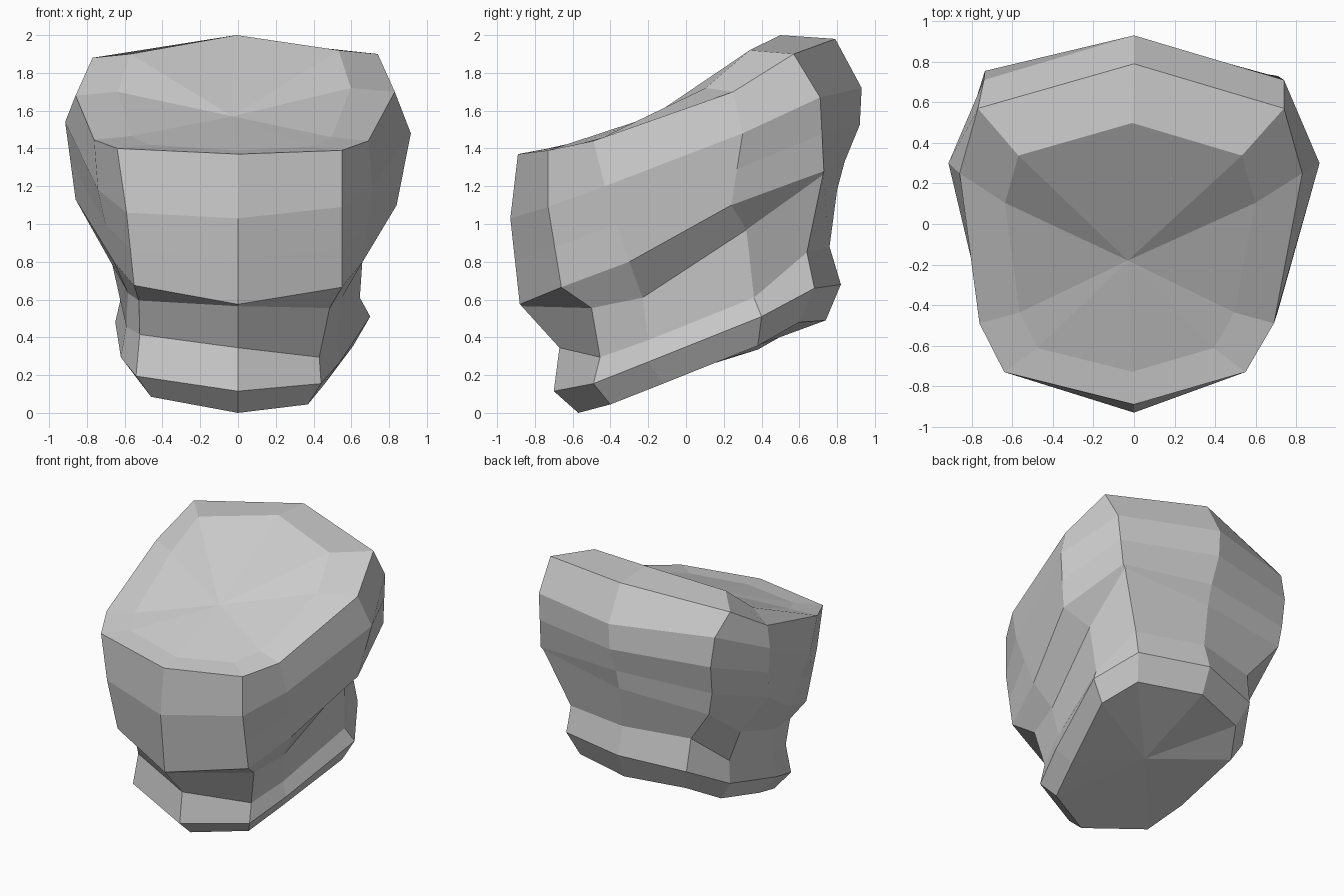
import bpy, bmesh
from mathutils import Vector

if "Cube" in bpy.data.objects:
    bpy.data.objects.remove(bpy.data.objects["Cube"])

# Right-half cross-sections, rim to base: front centre (y, z), four side points, back centre (y, z)
SECTIONS = [
    [(-.89, 1.37), (.55, -.73, 1.39), (.69, -.49, 1.44), (.83, .25, 1.70), (.74, .57, 1.90), (.79, 1.98)],
    [(-.93, 1.03), (.55, -.73, 1.09), (.71, -.43, 1.20), (.915, .30, 1.48), (.74, .71, 1.67), (.93, 1.72)],
    [(-.88, .575), (.55, -.66, .665), (.66, -.30, .80), (.84, .24, 1.10), (.71, .73, 1.28), (.84, 1.33)],
    [(-.87, .565), (.485, -.50, .555), (.55, -.23, .61), (.67, .32, .97), (.69, .725, 1.26), (.80, 1.18)],
    [(-.67, .345), (.43, -.455, .295), (.52, -.20, .385), (.645, .36, .61), (.52, .64, .85), (.76, .88)],
    [(-.70, .115), (.44, -.49, .155), (.54, -.20, .27), (.70, .40, .51), (.53, .68, .66), (.82, .68)],
    [(-.57, 0), (.37, -.40, .045), (.46, -.12, .155), (.61, .38, .355), (.47, .60, .48), (.74, .49)],
]
# Uneven left side: outward and upward offsets of its front and back halves, per section
FRONT_OUT = [.09, .04, 0, .04, .09, .10, .09]
FRONT_UP = [.01, -.03, .01, .04, .12, .04, .04]
BACK_OUT = [.03, 0, .02, .01, -.03, -.05, -.05]
BACK_UP = [-.02, .06, .03, -.12, .02, -.03, -.02]


def full_ring(section, front_out, front_up, back_out, back_up):
    """Close a half section into a ten-point ring with an uneven left side."""
    right = [Vector(p) for p in section[1:-1]]
    outs = [front_out, front_out * .8, back_out, back_out]
    ups = [front_up, front_up * .6, back_up, back_up]
    left = [Vector((-p.x - o, p.y, p.z + u)) for p, o, u in zip(right, outs, ups)]
    return [Vector((0, *section[0])), *right, Vector((0, *section[-1])), *reversed(left)]


rings = [full_ring(*row) for row in zip(SECTIONS, FRONT_OUT, FRONT_UP, BACK_OUT, BACK_UP)]

# Extra bulging ring across the upper back
bulge = [a.lerp(b, .5) for a, b in zip(rings[1], rings[2])]
for i in (5, 6):
    bulge[i].y += .035
rings.insert(2, bulge)

# Inner lip around the sunken top
top_centre = Vector((-.03, -.18, 1.57))
lip = []
for p in rings[0]:
    q = top_centre.lerp(p, .73)
    lip.append(Vector((q.x, q.y - .03, p.z + .02)))
rings.insert(0, lip)

# Skin the rings and fan the two ends
bm = bmesh.new()
loops = [[bm.verts.new(p) for p in ring] for ring in rings]
n = len(loops[0])
for upper, lower in zip(loops, loops[1:]):
    for i in range(n):
        j = (i + 1) % n
        bm.faces.new((upper[i], lower[i], lower[j], upper[j]))
base_centre = sum(rings[-1], Vector()) / n
for loop, centre in ((loops[0], top_centre), (loops[-1], base_centre)):
    hub = bm.verts.new(centre)
    for i in range(n):
        bm.faces.new((loop[i], loop[(i + 1) % n], hub))
bmesh.ops.recalc_face_normals(bm, faces=bm.faces)

mesh = bpy.data.meshes.new("carved_stump")
bm.to_mesh(mesh)
bm.free()
bpy.context.collection.objects.link(bpy.data.objects.new("carved_stump", mesh))
